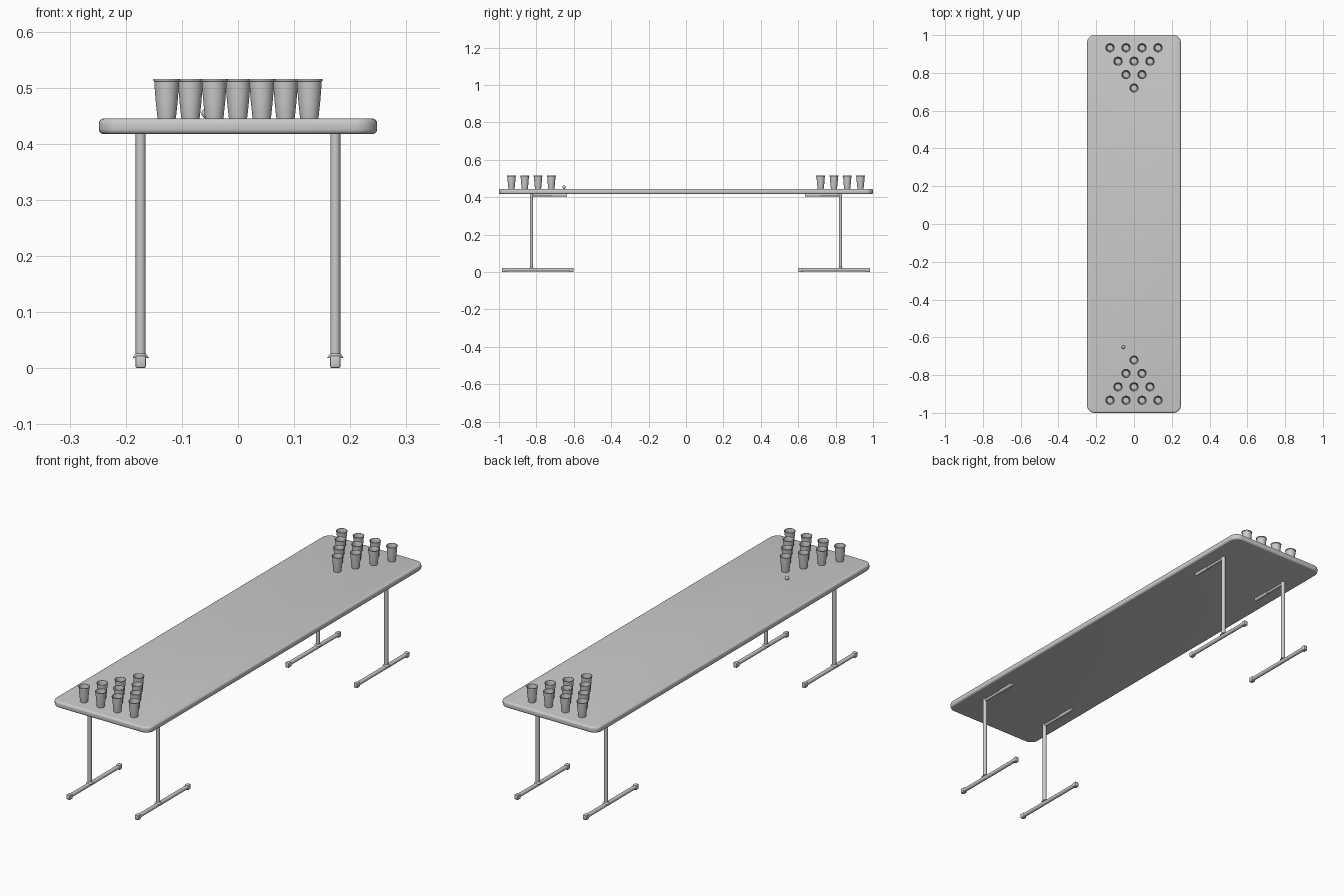
import bpy, bmesh, math
from mathutils import Matrix, Vector

if "Cube" in bpy.data.objects:
    bpy.data.objects.remove(bpy.data.objects["Cube"])


def add_object(name, bm, angle=35):
    bmesh.ops.recalc_face_normals(bm, faces=bm.faces)
    mesh = bpy.data.meshes.new(name)
    bm.to_mesh(mesh)
    bm.free()
    ob = bpy.data.objects.new(name, mesh)
    bpy.context.collection.objects.link(ob)
    bpy.ops.object.select_all(action='DESELECT')
    ob.select_set(True)
    bpy.context.view_layer.objects.active = ob
    bpy.ops.object.shade_smooth_by_angle(angle=math.radians(angle))
    return ob


def tube(name, a, b, r1, r2=None, sides=24):
    a, b = Vector(a), Vector(b)
    bm = bmesh.new()
    rot = (b - a).to_track_quat('Z', 'Y').to_matrix().to_4x4()
    bmesh.ops.create_cone(bm, cap_ends=True, segments=sides, radius1=r1,
                          radius2=r1 if r2 is None else r2, depth=(b - a).length,
                          matrix=Matrix.Translation((a + b) / 2) @ rot)
    return add_object(name, bm)


def block(name, centre, size, bevel):
    bm = bmesh.new()
    bmesh.ops.create_cube(bm, size=1, matrix=Matrix.Translation(centre) @ Matrix.Diagonal((*size, 1)))
    bmesh.ops.bevel(bm, geom=bm.edges[:], offset=bevel, segments=2, profile=0.5, affect='EDGES')
    return add_object(name, bm)


def lathe(name, profile, steps=32):
    bm = bmesh.new()
    verts = [bm.verts.new((r, 0, z)) for r, z in profile]
    edges = [bm.edges.new(p) for p in zip(verts, verts[1:])]
    bmesh.ops.spin(bm, geom=verts + edges, cent=(0, 0, 0), axis=(0, 0, 1),
                   angle=math.tau, steps=steps, use_duplicate=False)
    bmesh.ops.remove_doubles(bm, verts=bm.verts, dist=1e-5)
    return add_object(name, bm, 50)


# Table top: rounded corners, then softened rim
HX, HY, Z0, Z1, R = 0.248, 1.0, 0.417, 0.445, 0.04
bm = bmesh.new()
ring = []
for i, (sx, sy) in enumerate([(1, 1), (-1, 1), (-1, -1), (1, -1)]):
    for k in range(9):
        t = math.pi / 2 * (i + k / 8)
        ring.append(bm.verts.new((sx * (HX - R) + R * math.cos(t),
                                  sy * (HY - R) + R * math.sin(t), Z0)))
base = bm.faces.new(ring)
up = bmesh.ops.extrude_face_region(bm, geom=[base], use_keep_orig=True)
bmesh.ops.translate(bm, vec=(0, 0, Z1 - Z0), verts=[g for g in up['geom'] if isinstance(g, bmesh.types.BMVert)])
bmesh.ops.recalc_face_normals(bm, faces=bm.faces)
rim = [e for e in bm.edges if abs(e.verts[0].co.z - e.verts[1].co.z) < 1e-6]
bmesh.ops.bevel(bm, geom=rim, offset=0.009, segments=4, profile=0.5, affect='EDGES')
add_object("table_top", bm)

# Four legs, each with a foot rail, end caps and a folding arm
for sx in (-1, 1):
    for sy in (-1, 1):
        x, y = sx * 0.1735, sy * 0.826
        tube("leg", (x, y, 0.012), (x, y, 0.419), 0.0088)
        tube("leg_collar", (x, y, 0.018), (x, y, 0.026), 0.015, 0.009)
        tube("foot_rail", (x, sy * 0.61, 0.0125), (x, sy * 0.975, 0.0125), 0.009)
        for ye in (0.612, 0.973):
            block("foot_cap", (x, sy * ye, 0.0115), (0.019, 0.022, 0.023), 0.004)
        tube("folding_arm", (x, y, 0.411), (x, sy * 0.70, 0.411), 0.006)
        tube("arm_sleeve", (x, sy * 0.72, 0.411), (x, sy * 0.637, 0.411), 0.008)

# Cups: hollow, tapered, with a rolled lip, racked in triangles of ten
profile = [(0, 0.002), (0.0145, 0.002), (0.0148, 0), (0.0160, 0), (0.0168, 0.004),
           (0.0195, 0.030), (0.0213, 0.052), (0.0222, 0.066), (0.0238, 0.0668),
           (0.0243, 0.0685), (0.0238, 0.070), (0.0220, 0.070), (0.0210, 0.066),
           (0.0201, 0.052), (0.0183, 0.030), (0.0155, 0.004), (0, 0.004)]
cup = lathe("cup", profile)
spots = [((c - r / 2) * 0.0847, s * (0.72 + r * 0.071))
         for s in (-1, 1) for r in range(4) for c in range(r + 1)]
for i, (x, y) in enumerate(spots):
    ob = cup if i == 0 else cup.copy()
    if i:
        bpy.context.collection.objects.link(ob)
    ob.location = (x, y, Z1)

# Ball resting on the table
bm = bmesh.new()
bmesh.ops.create_uvsphere(bm, u_segments=24, v_segments=16, radius=0.009,
                          matrix=Matrix.Translation((-0.056, -0.652, Z1 + 0.009)))
add_object("ball", bm)
